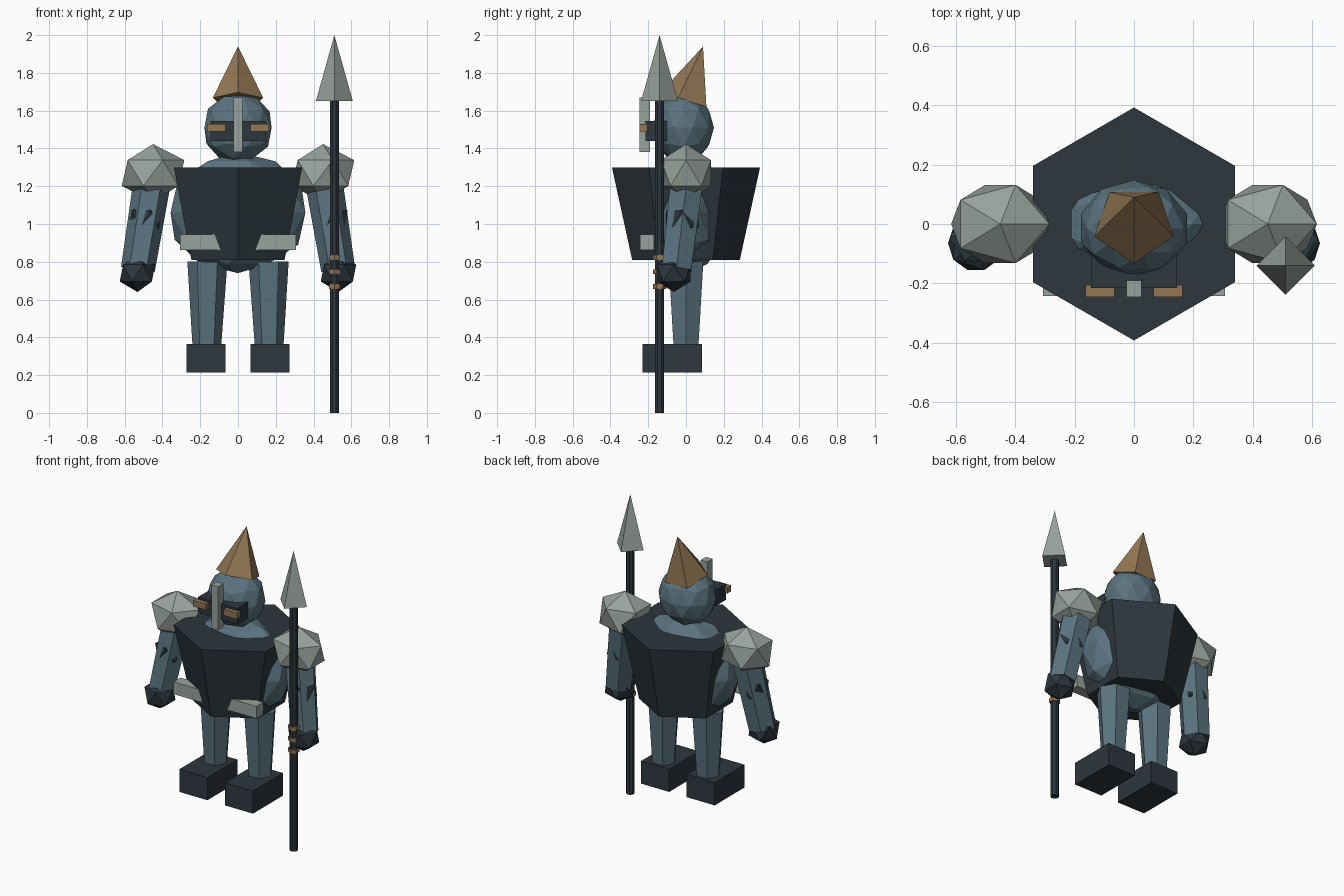
import bpy, math
from mathutils import Vector

if "Cube" in bpy.data.objects:
    bpy.data.objects.remove(bpy.data.objects["Cube"])


def material(name, hexcode):
    m = bpy.data.materials.new(name)
    rgb = [int(hexcode[i:i + 2], 16) / 255 for i in (0, 2, 4)]
    m.diffuse_color = [((c + 0.055) / 1.055) ** 2.4 if c > 0.04 else c / 12.92 for c in rgb] + [1]
    m.use_nodes = True
    m.node_tree.nodes["Principled BSDF"].inputs["Base Color"].default_value = m.diffuse_color
    return m


DARK = material("dark iron", "2d373e")
STEEL = material("blue steel", "5a737f")
LIGHT = material("pale metal", "98a29c")
GOLD = material("bronze", "927653")


def finish(name, mat):
    o = bpy.context.object
    o.name = name
    o.data.materials.append(mat)
    return o


def box(name, mat, lo, hi):
    bpy.ops.mesh.primitive_cube_add(size=1, location=[(a + b) / 2 for a, b in zip(lo, hi)])
    bpy.context.object.scale = [b - a for a, b in zip(lo, hi)]
    return finish(name, mat)


def ball(name, mat, center, radii, level):
    bpy.ops.mesh.primitive_ico_sphere_add(subdivisions=level, radius=1, location=center)
    bpy.context.object.scale = radii
    return finish(name, mat)


def cone(name, mat, p0, p1, r0, r1, sides, spin=0):
    """Tapered prism running from p0 up to p1."""
    p0, p1 = Vector(p0), Vector(p1)
    d = p1 - p0
    bpy.ops.mesh.primitive_cone_add(vertices=sides, radius1=r0, radius2=r1,
                                    depth=d.length, location=(p0 + p1) / 2)
    o = bpy.context.object
    tilt = Vector((0, 0, 1)).rotation_difference(d)
    o.rotation_mode = 'QUATERNION'
    o.rotation_quaternion = tilt @ Vector((0, 0, 1)).rotation_difference(Vector((0, 0, 1)))
    for v in o.data.vertices:  # turn the profile about its own axis
        x, y = v.co.x, v.co.y
        v.co.x = x * math.cos(spin) - y * math.sin(spin)
        v.co.y = x * math.sin(spin) + y * math.cos(spin)
    return finish(name, mat)


# Torso and hexagonal breastplate
ball("torso", STEEL, (0, 0, 1.06), (0.375, 0.225, 0.32), 2)
cone("breastplate", DARK, (0, 0, 0.81), (0, 0, 1.30), 0.285, 0.392, 6)

# Head, visor and tilted helmet spike
ball("head", STEEL, (0, -0.015, 1.51), (0.187, 0.163, 0.19), 2)
box("visor", DARK, (-0.145, -0.215, 1.44), (0.145, -0.10, 1.545))
box("nose_guard", LIGHT, (-0.025, -0.245, 1.38), (0.025, -0.19, 1.67))
cone("helmet_spike", GOLD, (0, 0, 1.655), (0, 0.09, 1.94), 0.14, 0, 5, math.pi)

for s, side in ((-1, "left"), (1, "right")):
    def span(name, mat, x0, x1, y0, y1, z0, z1):
        a, b = sorted((s * x0, s * x1))
        box(f"{side}_{name}", mat, (a, y0, z0), (b, y1, z1))

    # Eye bars, hip plates and boots
    span("eye_bar", GOLD, 0.065, 0.163, -0.245, -0.205, 1.49, 1.53)
    span("hip_plate", LIGHT, 0.07, 0.307, -0.243, -0.17, 0.863, 0.945)
    span("boot", DARK, 0.065, 0.272, -0.23, 0.085, 0.213, 0.365)

    # Leg and knee
    cone(side + "_leg", STEEL, (s * 0.165, 0, 0.34), (s * 0.162, 0, 0.80),
         0.075, 0.106, 6, math.pi / 6)
    ball(side + "_knee", LIGHT, (s * 0.165, 0, 0.56), (0.086, 0.086, 0.086), 1)

    # Shoulder, arm, elbow and fist
    ball(side + "_shoulder", LIGHT, (s * 0.45, 0, 1.27), (0.185, 0.155, 0.153), 1)
    cone(side + "_arm", STEEL, (s * 0.53, -0.05, 0.76), (s * 0.447, 0.01, 1.27),
         0.09, 0.1, 6, math.pi / 6)
    ball(side + "_elbow", DARK, (s * 0.49, -0.02, 1.025), (0.1, 0.1, 0.1), 1)
    ball(side + "_fist", DARK, (s * 0.532, -0.065, 0.74), (0.105, 0.105, 0.1), 1)

# Spear with bound grip
SX, SY = 0.51, -0.14
cone("spear_shaft", DARK, (SX, SY, 0), (SX, SY, 1.66), 0.026, 0.026, 8, math.pi / 8)
cone("spear_head", LIGHT, (SX, SY, 1.65), (SX, SY, 2.0), 0.098, 0, 4)
for i, z in enumerate((0.67, 0.747, 0.823)):
    cone(f"grip_band_{i + 1}", GOLD, (SX, SY, z - 0.013), (SX, SY, z + 0.013), 0.034, 0.034, 6)
